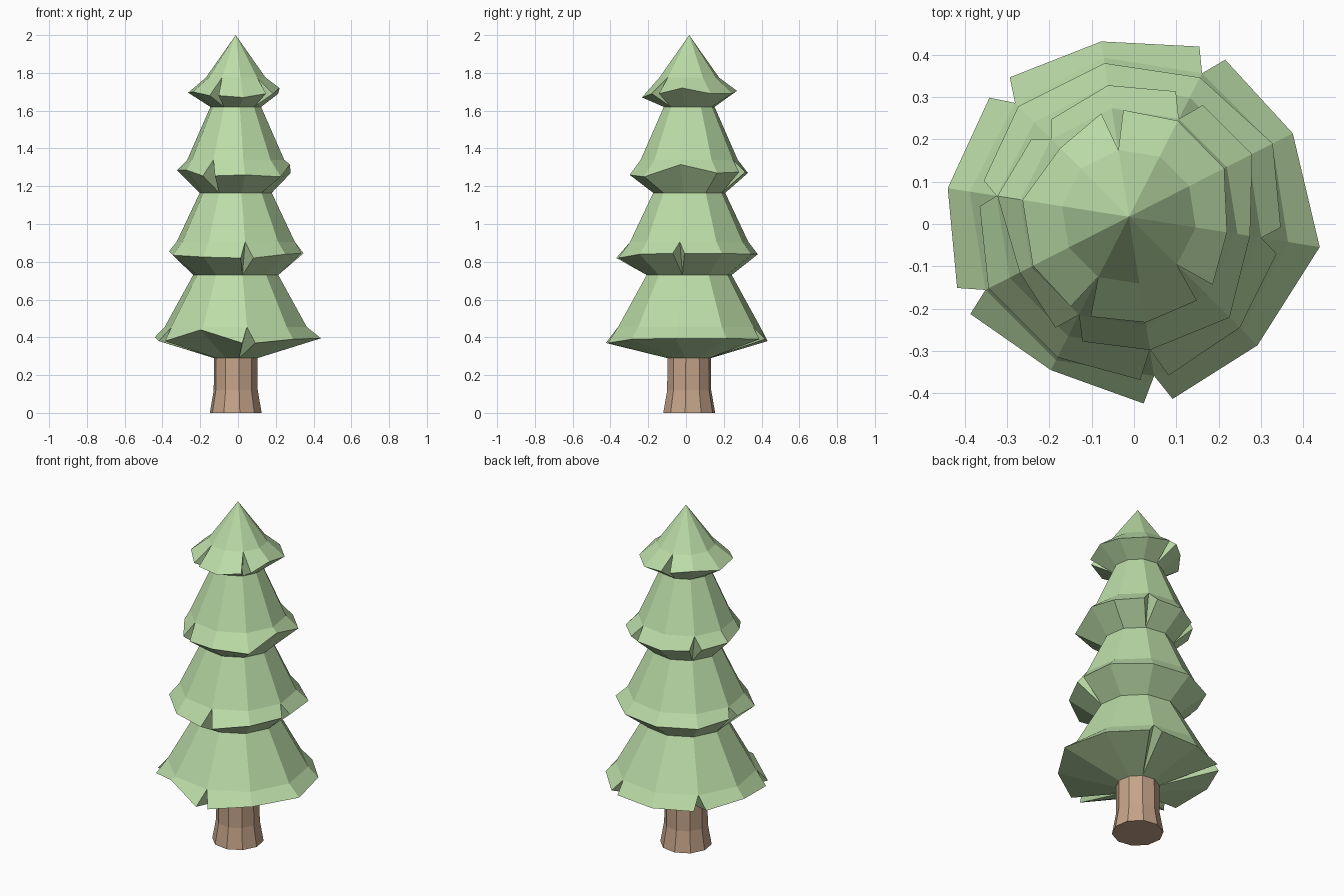
import bpy, bmesh
from math import cos, sin, radians

if "Cube" in bpy.data.objects:
    bpy.data.objects.remove(bpy.data.objects["Cube"])

N = 10                      # sides of the whole tree
CX, CY = -0.012, 0.017      # trunk axis


def material(name, rgb):
    m = bpy.data.materials.new(name)
    m.diffuse_color = (*rgb, 1)
    m.use_nodes = True
    m.node_tree.nodes["Principled BSDF"].inputs["Base Color"].default_value = m.diffuse_color
    return m


def point(bm, i, r, z, turn=0):
    a = radians(-9 + 36 * i + turn)
    return bm.verts.new((CX + r * cos(a), CY + r * sin(a), z))


def finish(bm, name, mat):
    me = bpy.data.meshes.new(name)
    bm.to_mesh(me)
    bm.free()
    ob = bpy.data.objects.new(name, me)
    bpy.context.collection.objects.link(ob)
    me.materials.append(mat)


def bridge(bm, low, high):
    for i in range(N):
        j = (i + 1) % N
        bm.faces.new((low[i], low[j], high[j], high[i]))


def tier(name, base, mid, top, rim_r, rim_z, splits, gap):
    """Skirt of branches: underside, drooping rim with notches, slope to top."""
    bm = bmesh.new()
    b = [point(bm, i, *base) for i in range(N)]
    m = [point(bm, i, *mid) for i in range(N)]
    before, after = [], []
    for i in range(N):
        if i in splits:     # rim corner opens into two tips around a notch
            before.append(point(bm, i, rim_r[i], rim_z[i], -gap))
            after.append(point(bm, i, rim_r[i], rim_z[i], gap))
            bm.faces.new((b[i], before[i], m[i]))
            bm.faces.new((b[i], m[i], after[i]))
        else:
            v = point(bm, i, rim_r[i], rim_z[i])
            before.append(v)
            after.append(v)
    for i in range(N):
        j = (i + 1) % N
        bm.faces.new((b[i], b[j], before[j], after[i]))
        bm.faces.new((after[i], before[j], m[j], m[i]))
    if top[0] > 0:
        bridge(bm, m, [point(bm, i, *top) for i in range(N)])
    else:
        tip = bm.verts.new((CX, CY, top[1]))
        for i in range(N):
            bm.faces.new((m[i], m[(i + 1) % N], tip))
    finish(bm, name, green)


green = material("needles", (0.50, 0.72, 0.39))
brown = material("bark", (0.56, 0.37, 0.25))

# trunk with flared foot
bm = bmesh.new()
rings = [[point(bm, i, r, z) for i in range(N)]
         for r, z in ((0.139, 0), (0.118, 0.12), (0.117, 0.29))]
bm.faces.new(rings[0][::-1])
bridge(bm, rings[0], rings[1])
bridge(bm, rings[1], rings[2])
finish(bm, "trunk", brown)

# four tiers of foliage, each starting where the one below ends
tier("bottom_branches", (0.117, 0.29), (0.381, 0.455), (0.228, 0.73),
     [.457, .435, .436, .42, .434, .434, .44, .407, .443, .43],
     [.395, .395, .39, .38, .385, .40, .38, .44, .37, .39], (2, 4, 6, 8), 4.5)
tier("lower_middle_branches", (0.228, 0.73), (0.317, 0.905), (0.193, 1.165),
     [.36, .382, .37, .368, .37, .354, .373, .373, .387, .371],
     [.845, .845, .84, .84, .84, .855, .835, .825, .82, .84], (0, 5, 8), 5)
tier("upper_middle_branches", (0.193, 1.165), (0.26, 1.34), (0.136, 1.62),
     [.29, .327, .317, .315, .295, .315, .29, .315, .319, .337],
     [1.315, 1.27, 1.275, 1.27, 1.27, 1.285, 1.285, 1.255, 1.26, 1.25], (2, 4, 7), 6.5)
tier("top_branches", (0.136, 1.62), (0.16, 1.775), (0, 2.0),
     [.235, .253, .255, .253, .23, .255, .255, .253, .253, .255],
     [1.72, 1.69, 1.69, 1.705, 1.71, 1.695, 1.70, 1.68, 1.67, 1.69], (3, 7, 9), 6)
